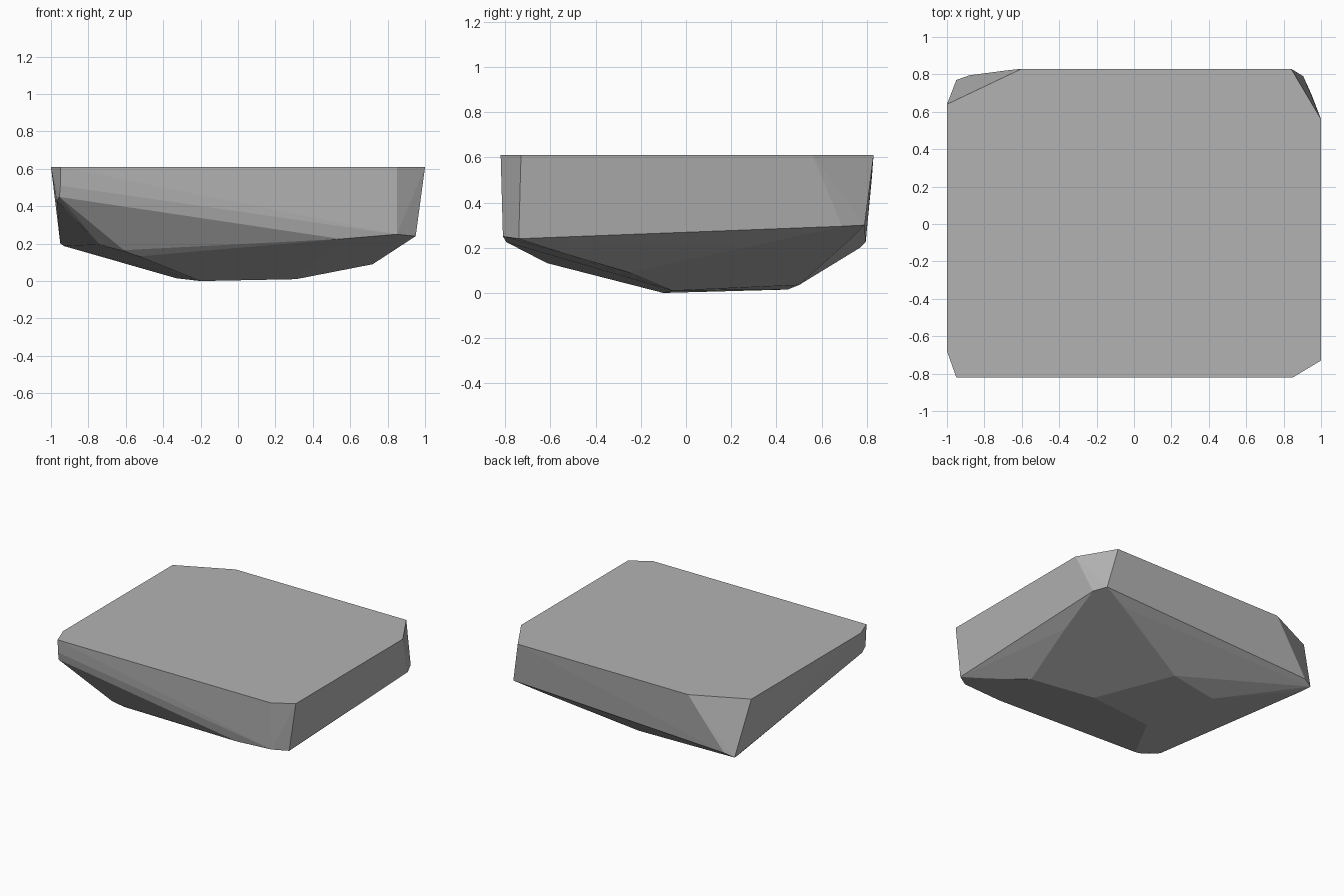
import bpy
import bmesh
import math

default_cube = bpy.data.objects.get("Cube")
if default_cube:
    bpy.data.objects.remove(default_cube, do_unlink=True)

TOP = 0.61


def make_material(name, colour):
    material = bpy.data.materials.new(name)
    material.use_nodes = True
    material.diffuse_color = colour
    material.node_tree.nodes["Principled BSDF"].inputs["Base Color"].default_value = colour
    return material


def hull_object(name, corners, material):
    """Wrap the corner points in a convex faceted solid."""
    bm = bmesh.new()
    for corner in corners:
        bm.verts.new(corner)
    result = bmesh.ops.convex_hull(bm, input=bm.verts[:])
    loose = {v for v in result["geom_interior"] + result["geom_unused"]
             if isinstance(v, bmesh.types.BMVert) and v.is_valid}
    bmesh.ops.delete(bm, geom=list(loose), context="VERTS")
    # Join nearly coplanar triangles into broad facets
    bmesh.ops.dissolve_limit(bm, angle_limit=math.radians(1.5),
                             verts=bm.verts[:], edges=bm.edges[:])
    bmesh.ops.recalc_face_normals(bm, faces=bm.faces[:])
    mesh = bpy.data.meshes.new(name)
    bm.to_mesh(mesh)
    bm.free()
    mesh.materials.append(material)
    mesh.shade_flat()
    rock = bpy.data.objects.new(name, mesh)
    bpy.context.collection.objects.link(rock)
    return rock


# Flat top: a rectangle with four uneven chipped corners
rim = [(-1, .64), (-.6, .83), (.84, .83), (1, .56),
       (1, -.73), (.85, -.82), (-.95, -.82), (-1, -.68)]
corners = [(x, y, TOP) for x, y in rim]

# Lower ends of the four chipped corners
corners += [(.95, .69, .295), (.905, .79, .3),
            (.95, -.74, .24), (.85, -.81, .25),
            (-.955, -.8, .45), (-.97, -.74, .43),
            (-.95, .77, .2), (-.88, .795, .225)]

# Shallow creases across the sides
corners += [(.55, -.795, .225), (-.95, -.813, .51),
            (-.675, .822, .505), (.7, .73, .24),
            (.86, .28, .205), (.85, -.54, .175), (-.93, .7, .187)]

# Tapered underside
corners += [(-.53, -.615, .132), (-.61, -.645, .165), (-.74, -.6, .195),
            (.72, -.25, .09), (.31, -.06, .01), (-.2, -.1, 0),
            (-.33, .45, .015), (.05, .5, .035)]

stone = make_material("stone grey", (.45, .45, .45, 1))
hull_object("flat_topped_rock", corners, stone)
